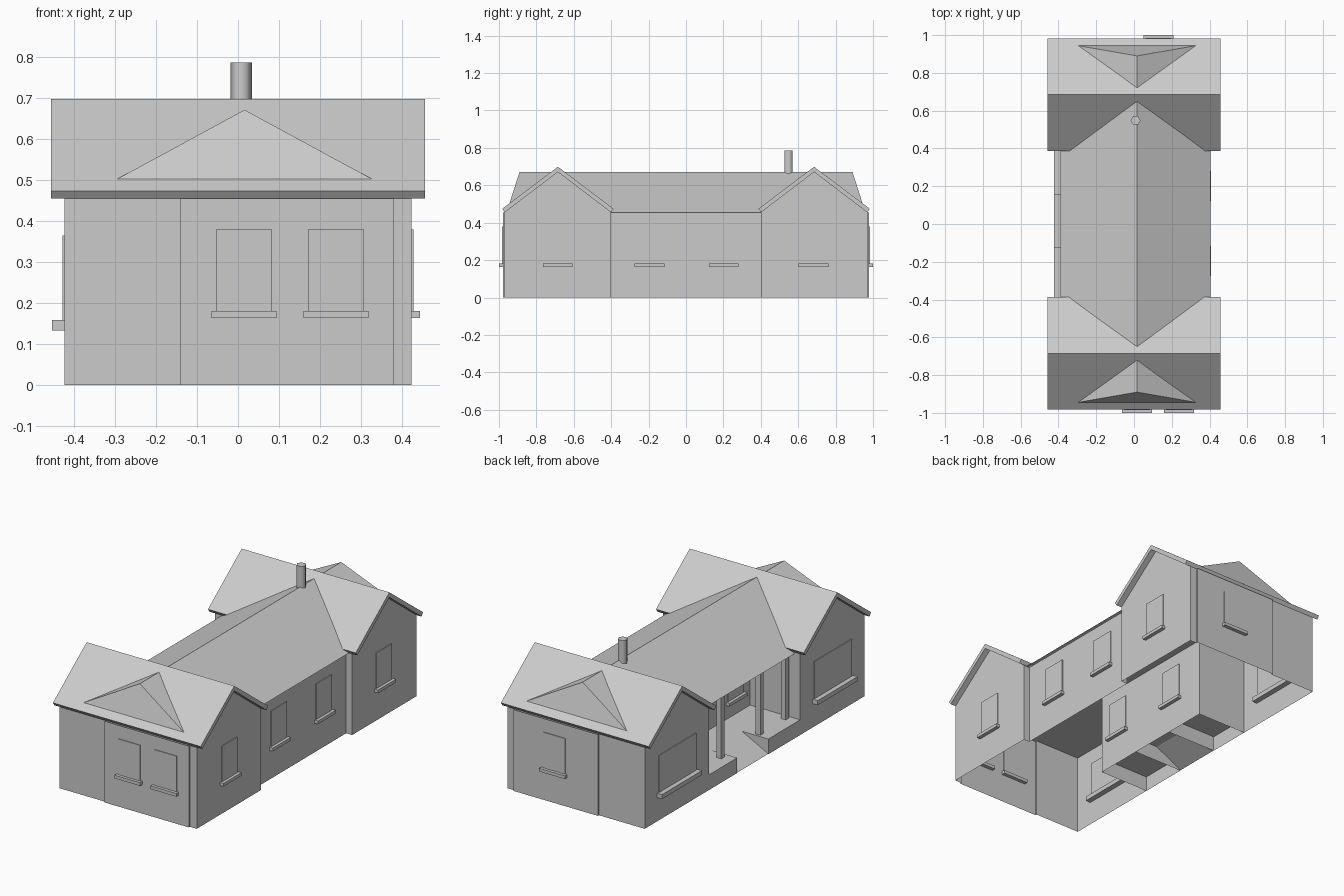
import bpy
import bmesh
from math import pi

cube = bpy.data.objects.get("Cube")
if cube:
    bpy.data.objects.remove(cube, do_unlink=True)

GREY = (0.6, 0.6, 0.6, 1.0)
grey = bpy.data.materials.new("plain grey")
grey.use_nodes = True
grey.diffuse_color = GREY
grey.node_tree.nodes["Principled BSDF"].inputs["Base Color"].default_value = GREY


def add_mesh(name, verts, faces):
    mesh = bpy.data.meshes.new(name)
    mesh.from_pydata(verts, [], faces)
    bm = bmesh.new()
    bm.from_mesh(mesh)
    bmesh.ops.recalc_face_normals(bm, faces=bm.faces)
    bm.to_mesh(mesh)
    bm.free()
    mesh.materials.append(grey)
    obj = bpy.data.objects.new(name, mesh)
    bpy.context.collection.objects.link(obj)
    return obj


def prism(name, profile, axis, lo, hi):
    """Extrude a 2D profile along axis x or y between lo and hi."""
    def place(p, t):
        return (t, p[0], p[1]) if axis == "x" else (p[0], t, p[1])
    n = len(profile)
    verts = [place(p, lo) for p in profile] + [place(p, hi) for p in profile]
    faces = [tuple(range(n)), tuple(range(n, 2 * n))]
    faces += [(i, (i + 1) % n, n + (i + 1) % n, n + i) for i in range(n)]
    return add_mesh(name, verts, faces)


def box(name, x, y, z):
    profile = [(x[0], z[0]), (x[1], z[0]), (x[1], z[1]), (x[0], z[1])]
    return prism(name, profile, "y", *y)


def window(name, axis, wall, side, centre, width, z0, z1, sill_h, sill_out):
    """Thin pane plate and projecting sill set into a wall facing side along axis."""
    def part(suffix, half, out, za, zb):
        across = (centre - half, centre + half)
        depth = sorted((wall - side * out, wall + side * out))
        if axis == "x":
            box(name + suffix, depth, across, (za, zb))
        else:
            box(name + suffix, across, depth, (za, zb))
    part("_pane", width / 2, 0.0045, z0, z1)
    part("_sill", width / 2 + 0.011, sill_out, z0 - sill_h, z0)


EAVE = 0.455      # wall height
RIDGE_Y = 0.685   # wing ridge position
WING_X = 0.424    # wing side walls
END_Y = 0.97      # wing end walls
BAY_Y = 0.979     # projecting bay
MAIN_X = 0.387    # right wall of the middle block
PORCH_X = -0.115  # recessed wall behind the porch
INNER_Y = 0.403   # wing walls facing the middle

# Outer walls follow one outline, mirrored front to back
half = [(PORCH_X, INNER_Y), (-WING_X, INNER_Y), (-WING_X, END_Y), (-0.14, END_Y),
        (-0.14, BAY_Y), (0.381, BAY_Y), (0.381, END_Y), (WING_X, END_Y),
        (WING_X, INNER_Y), (MAIN_X, INNER_Y)]
outline = half + [(x, -y) for x, y in reversed(half)]
n = len(outline)
add_mesh("outer_walls",
         [(x, y, 0) for x, y in outline] + [(x, y, EAVE) for x, y in outline],
         [(i, (i + 1) % n, n + (i + 1) % n, n + i) for i in range(n)])

# Flat ceiling at the top of the walls
add_mesh("ceiling", [(x, y, EAVE - 0.004) for x, y in outline], [tuple(range(n))])

# Cross wings: gable triangles and folded slab roofs
for side, label in ((-1, "front"), (1, "back")):
    ridge = side * RIDGE_Y
    for x, end in ((-WING_X, "right"), (WING_X, "left")):
        add_mesh(f"{label}_{end}_gable",
                 [(x, ridge - 0.285, EAVE), (x, ridge + 0.285, EAVE), (x, ridge, 0.675)],
                 [(0, 1, 2)])
    slab = [(-0.298, 0.474), (0, 0.699), (0.298, 0.474),
            (0.284, 0.455), (0, 0.671), (-0.284, 0.455)]
    prism(f"{label}_wing_roof", [(ridge + y, z) for y, z in slab], "x", -0.457, 0.457)

# Middle roof running through both wings, ending in hipped dormers
MID = 0.016
TOP = 0.672
verts = [(MID, -0.89, TOP), (MID, 0.89, TOP)]
for sx, eave_x, eave_z in ((-1, 0.406, 0.446), (1, 0.39, EAVE)):
    verts += [(MID + sx * 0.317, 0.945, 0.5), (MID + sx * eave_x, 0.4, eave_z),
              (MID + sx * eave_x, -0.4, eave_z), (MID + sx * 0.317, -0.945, 0.5)]
add_mesh("middle_roof", verts,
         [(0, 1, 2, 3, 4, 5), (1, 0, 9, 8, 7, 6), (1, 2, 6), (0, 5, 9)])

# Chimney flue
bpy.ops.mesh.primitive_cylinder_add(vertices=6, radius=0.026, depth=0.2,
                                    location=(0.008, 0.548, 0.687),
                                    rotation=(0, 0, pi / 6))
flue = bpy.context.object
flue.name = "chimney"
flue.data.materials.append(grey)
bpy.ops.object.shade_smooth_by_angle(angle=1.2)

# Porch: two raised decks with a ramp between them
DECK = 0.085
RAMP = (-0.122, 0.153)
for label, lo, hi in (("front", -INNER_Y, RAMP[0]), ("back", RAMP[1], INNER_Y)):
    x0, x1 = -WING_X, PORCH_X
    corners = [(x0, lo), (x1, lo), (x1, hi), (x0, hi)]
    add_mesh(f"{label}_porch_deck",
             [(x, y, 0) for x, y in corners] + [(x, y, DECK) for x, y in corners],
             [(4, 5, 6, 7)] + [(i, (i + 1) % 4, 4 + (i + 1) % 4, 4 + i) for i in range(4)])
ramp = [(-WING_X, 0.002), (-0.26, DECK), (PORCH_X, DECK)]
add_mesh("porch_ramp", [(x, y, z) for x, z in ramp for y in RAMP],
         [(0, 1, 3, 2), (2, 3, 5, 4)])
for i, y in enumerate((-0.375, -0.15, 0.195, 0.385)):
    box(f"porch_post_{i + 1}", (-0.365, -0.335), (y - 0.015, y + 0.015), (DECK, 0.458))

# Windows
tall = (0.137, 0.181, 0.38, 0.018, 0.021)
for i, x in enumerate((0.015, 0.239)):
    window(f"front_window_{i + 1}", "y", -BAY_Y, -1, x, *tall)
window("back_window", "y", BAY_Y, 1, 0.129, *tall)
for i, (y, wall) in enumerate(((-0.685, WING_X), (-0.195, MAIN_X),
                               (0.202, MAIN_X), (0.682, WING_X))):
    window(f"left_window_{i + 1}", "x", wall, 1, y, *tall)
wide = (0.33, 0.158, 0.365, 0.025, 0.031)
for i, y in enumerate((-0.69, 0.685)):
    window(f"right_window_{i + 1}", "x", -WING_X, -1, y, *wide)
for i, y in enumerate((-0.27, 0.17)):
    window(f"porch_window_{i + 1}", "x", PORCH_X, -1, y, *tall)
